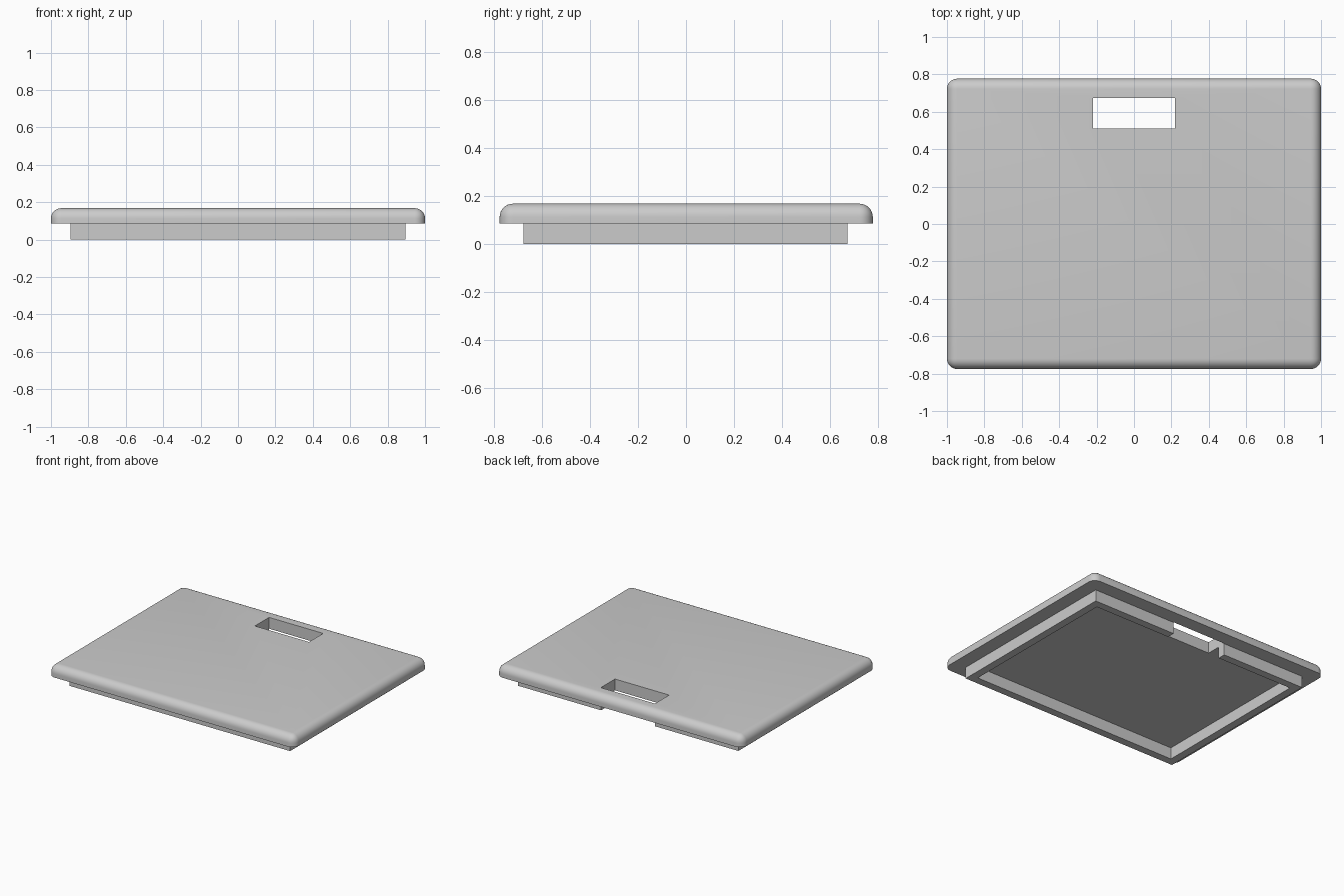
import bpy
import bmesh

cube = bpy.data.objects.get("Cube")
if cube:
    bpy.data.objects.remove(cube, do_unlink=True)

UNDERSIDE, TOP = 0.085, 0.168
HOLE_HALF = 0.22

# One flat colour for the whole model
grey = bpy.data.materials.new("light_grey")
grey.use_nodes = True
colour = (0.6, 0.6, 0.6, 1)
grey.diffuse_color = colour
grey.node_tree.nodes["Principled BSDF"].inputs["Base Color"].default_value = colour


def prism(name, outline, z0, z1, fillet=0):
    """Extrude an outline; optionally round its upright and top edges."""
    bm = bmesh.new()
    base = bm.faces.new([bm.verts.new((x, y, z0)) for x, y in outline])
    out = bmesh.ops.extrude_face_region(bm, geom=[base], use_keep_orig=True)
    moved = [v for v in out["geom"] if isinstance(v, bmesh.types.BMVert)]
    bmesh.ops.translate(bm, verts=moved, vec=(0, 0, z1 - z0))
    bmesh.ops.recalc_face_normals(bm, faces=bm.faces)
    if fillet:
        edges = [e for e in bm.edges if max(v.co.z for v in e.verts) > z0 + 0.001]
        bmesh.ops.bevel(bm, geom=edges, offset=fillet, segments=8,
                        profile=0.5, affect="EDGES", clamp_overlap=True)
    mesh = bpy.data.meshes.new(name)
    bm.to_mesh(mesh)
    bm.free()
    mesh.materials.append(grey)
    obj = bpy.data.objects.new(name, mesh)
    bpy.context.collection.objects.link(obj)
    return obj


def rectangle(x0, x1, y0, y1):
    return [(x0, y0), (x1, y0), (x1, y1), (x0, y1)]


# Lid plate with rounded corners and top edge
lid = prism("lid_plate", rectangle(-1, 1, -0.775, 0.777), UNDERSIDE, TOP, 0.055)

# Finger hole cut through the plate
cutter = prism("hole_cutter", rectangle(-HOLE_HALF, HOLE_HALF, 0.51, 0.675), -0.1, 0.4)
cutter.hide_render = True
cut = lid.modifiers.new("finger_hole", "BOOLEAN")
cut.operation = "DIFFERENCE"
cut.solver = "EXACT"
cut.object = cutter
bpy.ops.object.select_all(action="DESELECT")
lid.select_set(True)
bpy.context.view_layer.objects.active = lid
bpy.ops.object.modifier_apply(modifier=cut.name)
bpy.data.objects.remove(cutter, do_unlink=True)
bpy.ops.object.shade_smooth_by_angle(angle=0.6)

# Locating rim underneath, open at the back below the finger hole
WALL = 0.057
X, FRONT, BACK = 0.896, -0.675, 0.672
half = [(HOLE_HALF, BACK), (X, BACK), (X, FRONT)]
inner = [(X - WALL, FRONT + WALL), (X - WALL, BACK - WALL), (HOLE_HALF, BACK - WALL)]


def mirrored(points):
    return [(-x, y) for x, y in reversed(points)]


prism("locating_rim", half + mirrored(half) + mirrored(inner) + inner, 0, UNDERSIDE)
